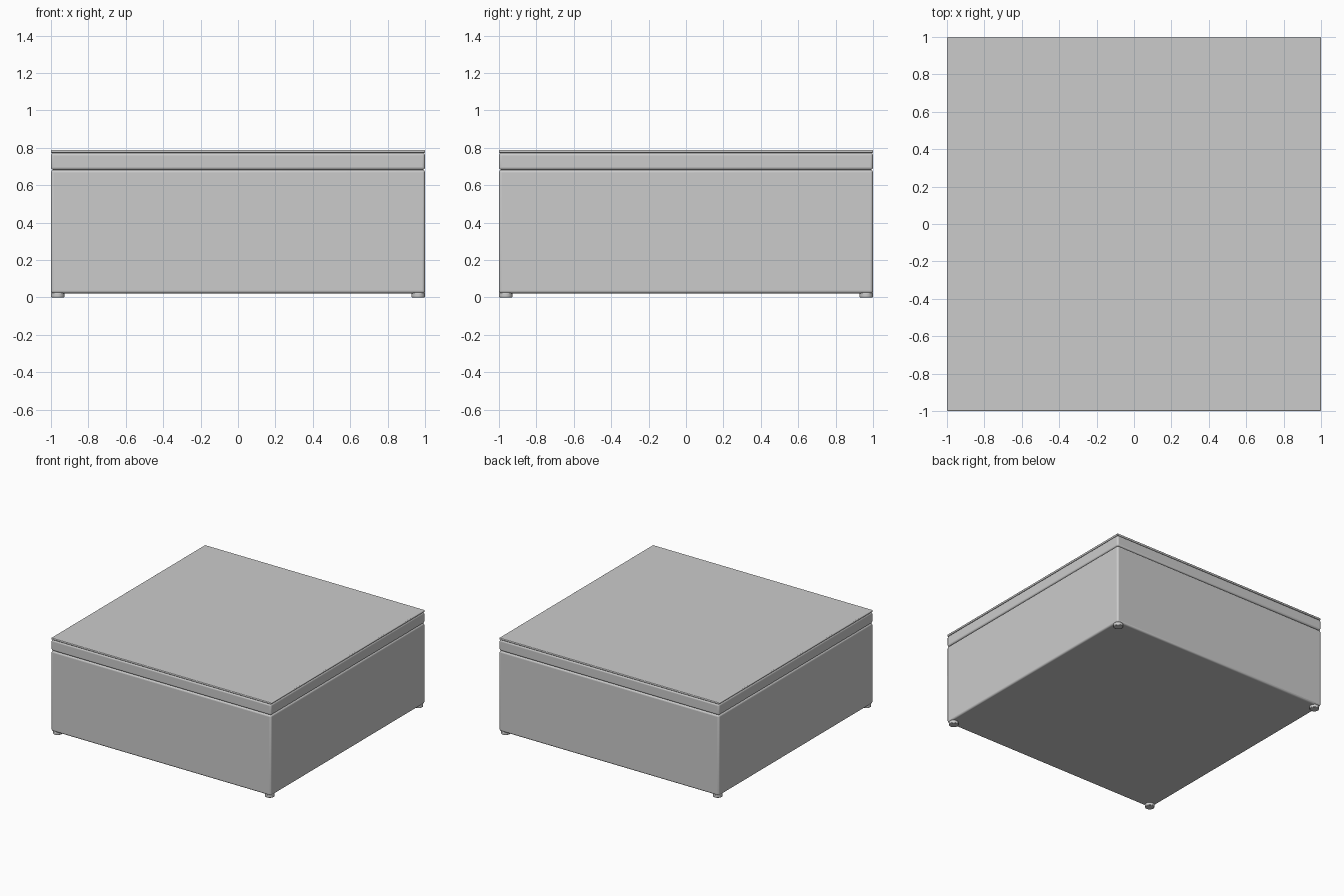
import bpy

if "Cube" in bpy.data.objects:
    bpy.data.objects.remove(bpy.data.objects["Cube"])


def finish(obj, name, bevel, segments=4):
    obj.name = name
    mod = obj.modifiers.new("rounded_edges", "BEVEL")
    mod.width = bevel
    mod.segments = segments
    mod.limit_method = "ANGLE"
    bpy.ops.object.shade_smooth_by_angle()
    return obj


def slab(name, z0, z1, bevel, half=1.0):
    bpy.ops.mesh.primitive_cube_add(size=1, location=(0, 0, (z0 + z1) / 2))
    obj = bpy.context.object
    obj.scale = (2 * half, 2 * half, z1 - z0)
    bpy.ops.object.transform_apply(location=False, rotation=False, scale=True)
    return finish(obj, name, bevel)


# Main box, cushion band and thin top panel
slab("body", 0.022, 0.682, 0.014)
slab("lid_band", 0.682, 0.773, 0.014)
slab("top_panel", 0.773, 0.788, 0.006)

# Small round feet tucked into the corners
for side, sx in (("left", -1), ("right", 1)):
    for end, sy in (("front", -1), ("back", 1)):
        bpy.ops.mesh.primitive_cylinder_add(
            vertices=32, radius=0.036, depth=0.026,
            location=(sx * 0.964, sy * 0.964, 0.013))
        finish(bpy.context.object, f"foot_{end}_{side}", 0.004, 2)
